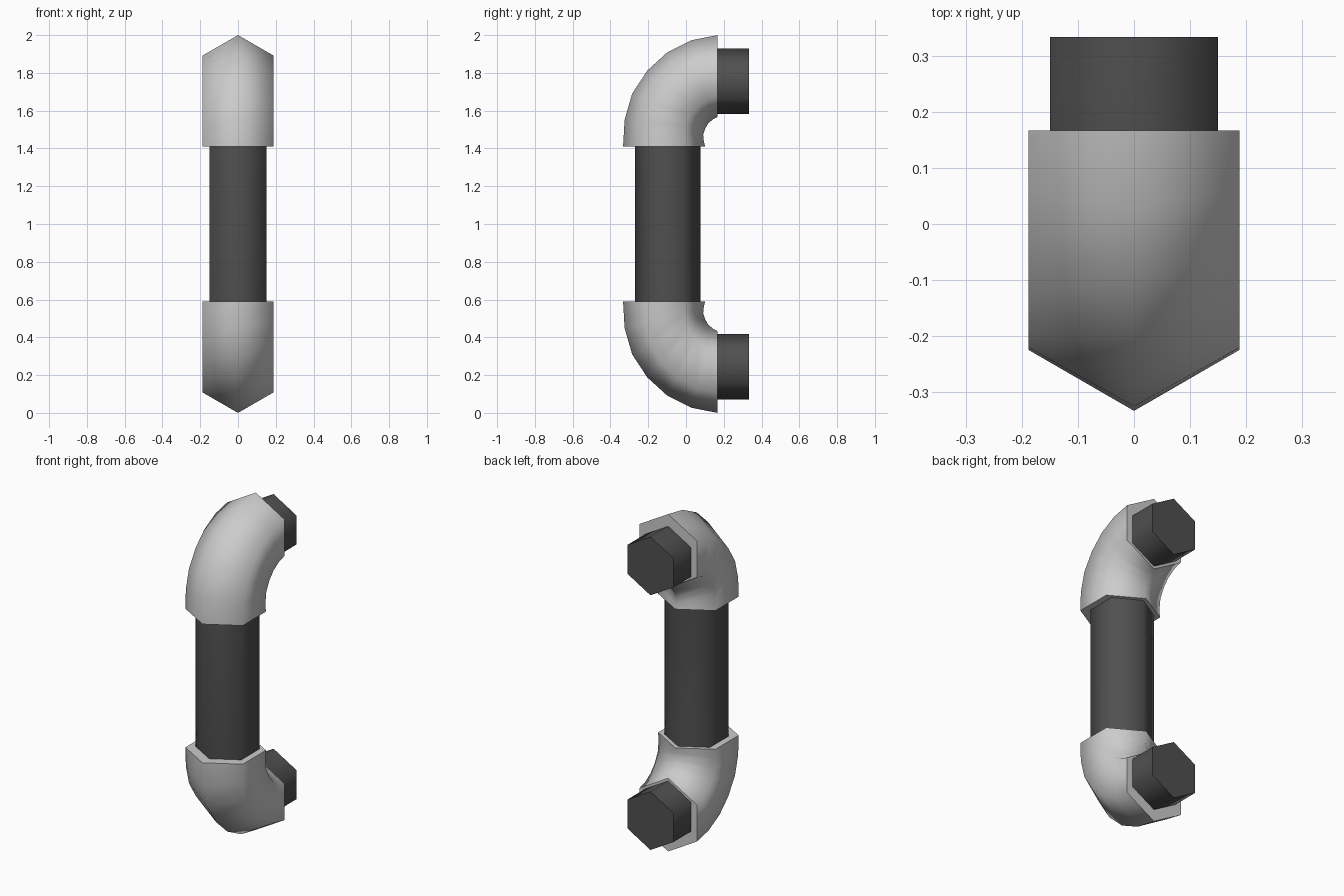
import bpy, bmesh
from math import sin, cos, pi, radians
from mathutils import Vector

if "Cube" in bpy.data.objects:
    bpy.data.objects.remove(bpy.data.objects["Cube"])


def mirrored(path):
    """Flip path stations about the mid height z = 1."""
    return [(y, 2 - z, -a) for y, z, a in reversed(path)]


def hex_sweep(name, path, radius, shade):
    """Sweep a hexagon along (y, z, turn angle) stations and cap the ends."""
    bm = bmesh.new()
    rings = []
    for y, z, a in path:
        out = Vector((0, -cos(a), sin(a)))
        ring = []
        for k in range(6):
            t = k * pi / 3
            ring.append(bm.verts.new(Vector((0, y, z)) + out * radius * cos(t)
                                     + Vector((radius * sin(t), 0, 0))))
        rings.append(ring)
    for r0, r1 in zip(rings, rings[1:]):
        for k in range(6):
            j = (k + 1) % 6
            bm.faces.new((r0[k], r0[j], r1[j], r1[k]))
    bm.faces.new(rings[0])
    bm.faces.new(rings[-1])
    bmesh.ops.recalc_face_normals(bm, faces=bm.faces)
    mesh = bpy.data.meshes.new(name)
    bm.to_mesh(mesh)
    bm.free()
    obj = bpy.data.objects.new(name, mesh)
    bpy.context.collection.objects.link(obj)
    mat = bpy.data.materials.new(name + "_grey")
    mat.diffuse_color = (shade, shade, shade, 1)
    mat.use_nodes = True
    mat.node_tree.nodes["Principled BSDF"].inputs["Base Color"].default_value = mat.diffuse_color
    mesh.materials.append(mat)
    bpy.ops.object.select_all(action='DESELECT')
    obj.select_set(True)
    bpy.context.view_layer.objects.active = obj
    bpy.ops.object.shade_smooth_by_angle(angle=radians(65))
    return obj


# Elbow fittings: outer silhouette, one station every 15 degrees
R_ELBOW = 0.217
outer = [(-0.333, 1.411), (-0.325, 1.552), (-0.285, 1.69), (-0.205, 1.812),
         (-0.10, 1.908), (0.03, 1.973), (0.167, 2.0)]
elbow = []
for i, (y, z) in enumerate(outer):
    a = radians(15 * i)
    elbow.append((y + R_ELBOW * cos(a), z - R_ELBOW * sin(a), a))
hex_sweep("upper_elbow", elbow, R_ELBOW, 0.6)
hex_sweep("lower_elbow", mirrored(elbow), R_ELBOW, 0.6)

# Dark bar: straight grip, bent inside the elbows, stubs out of the back
bend = [(0.167 - 0.264 * cos(radians(15 * i)), 1.411 + 0.344 * sin(radians(15 * i)),
         radians(15 * i)) for i in range(7)]
half = bend + [(0.333, 1.755, pi / 2)]
hex_sweep("handle_bar", mirrored(half) + half, 0.173, 0.08)
